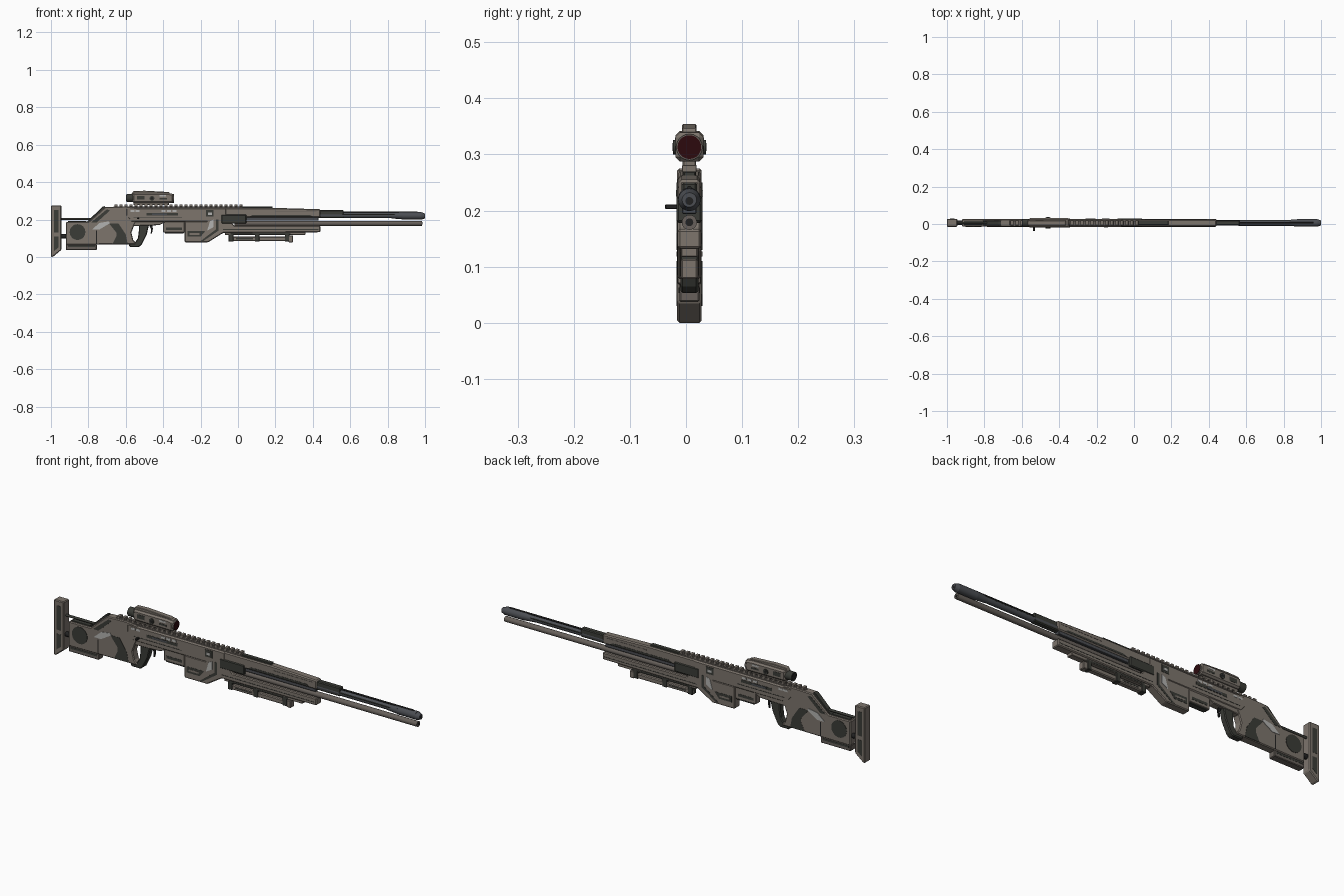
import bpy
import bmesh
import math
from mathutils import Matrix, Vector

if "Cube" in bpy.data.objects:
    bpy.data.objects.remove(bpy.data.objects["Cube"], do_unlink=True)

MID = .006  # the body sits slightly off centre because of the side handle


def material(name, red, green, blue):
    mat = bpy.data.materials.new(name)
    mat.use_nodes = True
    colour = (red, green, blue, 1)
    mat.diffuse_color = colour
    mat.node_tree.nodes["Principled BSDF"].inputs["Base Color"].default_value = colour
    return mat


tan = material("warm grey shell", .205, .178, .152)
brown = material("dark warm grey", .135, .118, .104)
dark = material("dark olive grey", .043, .045, .038)
steel = material("blue steel", .07, .075, .085)
black = material("black", .016, .016, .016)
light = material("light grey", .45, .45, .44)
red = material("dark red lens", .025, .003, .004)


def finish(name, bm, mat, bevel=0, smooth=False):
    bmesh.ops.recalc_face_normals(bm, faces=bm.faces[:])
    mesh = bpy.data.meshes.new(name)
    bm.to_mesh(mesh)
    bm.free()
    mesh.materials.append(mat)
    obj = bpy.data.objects.new(name, mesh)
    bpy.context.collection.objects.link(obj)
    if bevel:
        mod = obj.modifiers.new("edge_chamfer", "BEVEL")
        mod.width = bevel
        mod.segments = 1
    if smooth:
        bpy.ops.object.select_all(action="DESELECT")
        obj.select_set(True)
        bpy.context.view_layer.objects.active = obj
        bpy.ops.object.shade_smooth_by_angle(angle=math.radians(35))
    return obj


def slab(name, outline, half, mat, bevel=.003, middle=MID):
    """Side outline in x and z, extruded evenly across the width."""
    bm = bmesh.new()
    face = bm.faces.new([bm.verts.new((x, middle - half, z)) for x, z in outline])
    result = bmesh.ops.extrude_face_region(bm, geom=[face])
    moved = [v for v in result["geom"] if isinstance(v, bmesh.types.BMVert)]
    bmesh.ops.translate(bm, verts=moved, vec=(0, half * 2, 0))
    return finish(name, bm, mat, bevel)


def box(name, left, right, low, high, half, mat, bevel=.003, middle=MID):
    return slab(name, [(left, low), (right, low), (right, high), (left, high)],
                half, mat, bevel, middle)


def panel(name, outline, half, mat):
    """Thin plates on both sides of a body of the given half width."""
    for side, label in ((-1, "right"), (1, "left")):
        slab(label + "_" + name, outline, .001, mat, 0, MID + side * half)


def plate(name, left, right, low, high, half, mat):
    panel(name, [(left, low), (right, low), (right, high), (left, high)], half, mat)


def tube(name, start, end, radius, mat, tip=None, sides=20):
    start, end = Vector(start), Vector(end)
    axis = end - start
    bm = bmesh.new()
    place = Matrix.Translation((start + end) / 2) @ axis.to_track_quat("Z", "Y").to_matrix().to_4x4()
    bmesh.ops.create_cone(bm, cap_ends=True, segments=sides, radius1=radius,
                          radius2=radius if tip is None else tip,
                          depth=axis.length, matrix=place)
    return finish(name, bm, mat, 0, True)


def rod(name, left, right, height, radius, mat, tip=None):
    return tube(name, (left, MID, height), (right, MID, height), radius, mat, tip)


def disc(name, x, z, radius, half, mat):
    return tube(name, (x, MID - half, z), (x, MID + half, z), radius, mat, sides=28)


def repeat(obj, count, step):
    mod = obj.modifiers.new("repeat", "ARRAY")
    mod.use_relative_offset = False
    mod.use_constant_offset = True
    mod.constant_offset_displace = (step, 0, 0)
    mod.count = count


# Butt plate and its sliding rods
slab("butt_plate", [(-1, 0), (-.99, 0), (-.945, .037), (-.945, .275), (-1, .275)],
     .022, tan, .004)
plate("butt_upper_inset", -.985, -.96, .13, .25, .022, dark)
panel("butt_lower_inset", [(-.985, .03), (-.96, .05), (-.96, .11), (-.985, .11)], .022, dark)
rod("upper_slide_rod", -.95, -.75, .203, .006, dark)
rod("lower_slide_rod", -.95, -.90, .11, .012, black)

# Stock with cheek slope, round hub and battery box
slab("stock", [(-.92, .065), (-.54, .068), (-.56, .09), (-.57, .13), (-.555, .17),
               (-.54, .2), (-.54, .262), (-.6, .27), (-.71, .267), (-.8, .187),
               (-.92, .187)], .02, tan, .004)
slab("cheek_pad", [(-.81, .185), (-.79, .185), (-.71, .258), (-.71, .272), (-.725, .268)],
     .013, dark, .002)
box("stock_top_strip", -.91, -.81, .18, .191, .011, dark, .001)
box("battery_box", -.92, -.755, .037, .067, .018, brown)
plate("battery_band", -.91, -.765, .053, .063, .018, dark)
disc("hub", -.858, .133, .042, .0215, dark)
panel("stock_chevron", [(-.67, .07), (-.59, .07), (-.6, .12), (-.64, .18), (-.69, .18),
                        (-.65, .13), (-.65, .11)], .02, dark)
panel("cheek_panel", [(-.785, .185), (-.755, .185), (-.685, .248), (-.7, .255)], .02, dark)
panel("stock_marking", [(-.78, .147), (-.74, .147), (-.685, .18), (-.69, .19), (-.74, .182)],
      .021, light)
plate("stock_seam", -.76, -.755, .07, .14, .02, black)

# Pistol grip behind the trigger, open at the thumb hole
slab("grip", [(-.53, .175), (-.475, .175), (-.488, .12), (-.515, .065), (-.53, .053),
              (-.58, .053), (-.585, .07), (-.55, .078), (-.535, .1), (-.53, .14)],
     .016, dark, .004)
slab("trigger", [(-.48, .18), (-.46, .18), (-.455, .15), (-.46, .125), (-.467, .125),
                 (-.465, .15)], .004, black, .001)

# Receiver
slab("receiver", [(-.57, .185), (-.1, .185), (-.06, .21), (-.06, .262), (-.6, .262),
                  (-.6, .22)], .021, tan, .006)
slab("trigger_housing", [(-.56, .165), (-.42, .17), (-.38, .19), (-.38, .2), (-.56, .2)],
     .018, tan)
plate("ejection_slot", -.49, -.32, .222, .236, .021, dark)
plate("bolt", -.46, -.38, .225, .233, .022, steel)
plate("receiver_seam", -.56, -.3, .207, .21, .021, dark)
for x in (-.575, -.548, -.41, -.38, -.35):
    plate("receiver_marking", x, x + .022, .24, .25, .021, light)
plate("receiver_front_panel", -.17, -.13, .215, .25, .0215, dark)
plate("receiver_front_marking", -.16, -.14, .225, .237, .023, light)
box("charging_handle", -.54, -.53, .203, .211, .014, black, .001, -.023)

# Magazine
box("magazine", -.4, -.285, .13, .2, .016, tan)
plate("magazine_inset", -.385, -.3, .145, .158, .016, dark)
box("magazine_base", -.39, -.29, .125, .134, .014, dark, .002)

# Fore end with angled hand stop
slab("fore_end", [(-.285, .078), (-.16, .078), (-.08, .128), (.44, .132), (.44, .167),
                  (-.02, .167), (-.06, .215), (-.14, .215), (-.17, .19), (-.285, .19)],
     .021, tan, .004)
panel("fore_window", [(-.27, .108), (-.2, .108), (-.175, .138), (-.27, .138)], .021, dark)
plate("window_bar", -.26, -.205, .118, .127, .022, tan)
panel("diagonal_groove", [(-.2, .085), (-.185, .085), (-.105, .14), (-.105, .2), (-.118, .2),
                          (-.118, .147)], .021, dark)
panel("diagonal_marking", [(-.165, .14), (-.13, .16), (-.13, .2), (-.15, .19)], .0215, light)
plate("fore_seam", -.08, .43, .145, .148, .021, dark)
box("side_cover", -.09, .045, .178, .226, .023, dark, .004)

# Folded support under the fore end
box("support_mount", -.07, .36, .117, .134, .015, tan, .002)
plate("support_mount_slot", -.04, .28, .12, .127, .015, dark)
box("support_leg", -.05, .285, .084, .108, .014, tan, .004)
plate("support_leg_slot", -.01, .08, .094, .1, .014, dark)
for x in (-.05, .09, .25):
    box("support_clamp", x, x + .025, .082, .122, .016, dark, .002)
box("support_foot", .27, .295, .078, .114, .015, tan)

# Upper handguard
slab("handguard", [(-.07, .21), (.44, .21), (.44, .255), (.2, .262), (-.07, .262)],
     .019, tan, .005)
box("handguard_top_plate", .02, .185, .258, .27, .011, dark, .002)
panel("handguard_recess", [(.06, .216), (.4, .216), (.385, .225), (.08, .225)], .019, dark)
plate("handguard_seam", .2, .42, .24, .243, .019, brown)
box("handguard_underside", -.05, .43, .194, .213, .013, steel, .002)

# Barrel, muzzle sleeve and lower tube
box("barrel_collar", .43, .565, .207, .25, .014, dark, .004)
rod("barrel", .4, .88, .222, .015, steel)
rod("muzzle_taper", .82, .88, .221, .015, steel, .02)
rod("muzzle_sleeve", .88, .98, .22, .02, steel)
rod("muzzle_tip", .98, 1, .219, .02, steel, .013)
rod("muzzle_bore", .995, 1.001, .217, .007, black)
for side in (-.0125, .0125):
    tube("barrel_flute", (.56, MID + side, .226), (.86, MID + side, .226), .0035, dark, sides=8)
rod("top_guide_rod", .54, .96, .24, .004, black)
rod("lower_tube", -.02, .985, .179, .0135, brown)
rod("lower_tube_bore", .98, .986, .179, .007, black)

# Accessory rail
box("rail_base", -.665, .025, .26, .27, .012, brown, .001)
tooth = box("rail_teeth", -.66, -.644, .268, .281, .013, tan, .001)
repeat(tooth, 26, .0267)

# Optic
box("optic_mount", -.56, -.37, .277, .296, .012, tan, .002)
slab("optic_body", [(-.565, .289), (-.345, .287), (-.345, .338), (-.38, .342), (-.565, .342)],
     .025, tan, .008)
slab("optic_cap", [(-.57, .335), (-.36, .335), (-.37, .347), (-.5, .354), (-.56, .352)],
     .013, tan, .002)
rod("eyepiece", -.597, -.55, .315, .022, dark)
rod("eyepiece_glass", -.598, -.59, .315, .017, black)
rod("lens_ring", -.36, -.342, .313, .0235, brown)
rod("front_lens", -.35, -.341, .313, .0212, red)
disc("optic_knob", -.46, .313, .013, .0295, dark)
disc("optic_knob_cap", -.46, .313, .007, .0302, black)
plate("optic_rear_panel", -.54, -.5, .306, .326, .025, dark)
plate("optic_front_panel", -.42, -.38, .306, .315, .025, dark)
plate("optic_marking", -.42, -.385, .322, .33, .025, light)
